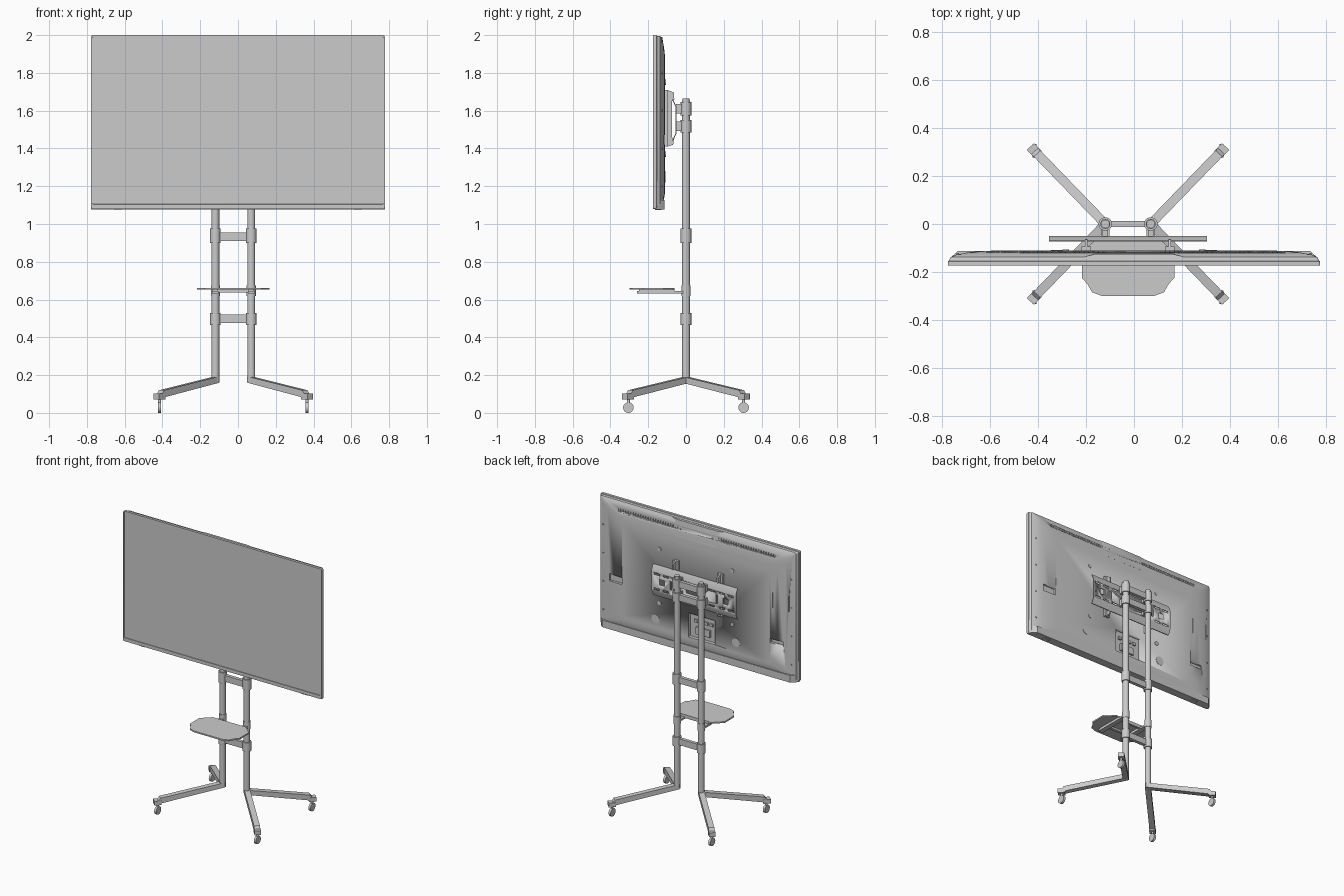
import bpy, bmesh, math
from mathutils import Vector, Matrix

if "Cube" in bpy.data.objects:
    bpy.data.objects.remove(bpy.data.objects["Cube"])

grey = bpy.data.materials.new("plain grey")
grey.use_nodes = True
COLOUR = (0.6, 0.6, 0.6, 1)
grey.diffuse_color = COLOUR
grey.node_tree.nodes["Principled BSDF"].inputs["Base Color"].default_value = COLOUR


def finish(bm, name):
    bmesh.ops.recalc_face_normals(bm, faces=bm.faces)
    mesh = bpy.data.meshes.new(name)
    bm.to_mesh(mesh)
    bm.free()
    ob = bpy.data.objects.new(name, mesh)
    bpy.context.collection.objects.link(ob)
    mesh.materials.append(grey)
    bpy.ops.object.select_all(action='DESELECT')
    ob.select_set(True)
    bpy.context.view_layer.objects.active = ob
    bpy.ops.object.shade_smooth_by_angle(angle=math.radians(30))
    return ob


def add_box(bm, x, y, z):
    """Box from three (low, high) ranges."""
    size = [b - a for a, b in (x, y, z)]
    mid = [(a + b) / 2 for a, b in (x, y, z)]
    bmesh.ops.create_cube(bm, size=1, matrix=Matrix.Translation(mid) @ Matrix.Diagonal((*size, 1)))


def add_rod(bm, a, b, r, sides=24):
    a, b = Vector(a), Vector(b)
    turn = (b - a).to_track_quat('Z', 'Y').to_matrix().to_4x4()
    bmesh.ops.create_cone(bm, cap_ends=True, segments=sides, radius1=r, radius2=r,
                          depth=(b - a).length, matrix=Matrix.Translation((a + b) / 2) @ turn)


def add_prism(bm, points, offset):
    """Extrude a closed outline of 3D points along an offset."""
    face = bm.faces.new([bm.verts.new(p) for p in points])
    new = bmesh.ops.extrude_face_region(bm, geom=[face])["geom"]
    bmesh.ops.translate(bm, vec=offset, verts=[v for v in new if isinstance(v, bmesh.types.BMVert)])


def box(name, x, y, z):
    bm = bmesh.new()
    add_box(bm, x, y, z)
    return finish(bm, name)


def rod(name, a, b, r):
    bm = bmesh.new()
    add_rod(bm, a, b, r)
    return finish(bm, name)


def prism(name, points, offset):
    bm = bmesh.new()
    add_prism(bm, points, offset)
    return finish(bm, name)


def cut(ob, cutter):
    mod = ob.modifiers.new("openings", 'BOOLEAN')
    mod.operation, mod.solver, mod.object = 'DIFFERENCE', 'EXACT', cutter
    cutter.hide_render = True
    cutter.hide_viewport = True


# Screen body: rounded rectangular rings from the front to the domed back
def ring(bm, y, side, bottom, top, r):
    x1, z0, z1 = 0.777 - side, 1.08 + bottom, 2 - top
    verts = []
    for k, (sx, cz) in enumerate(((1, z1 - r), (-1, z1 - r), (-1, z0 + r), (1, z0 + r))):
        for i in range(5):
            a = math.pi / 2 * (k + i / 4)
            verts.append(bm.verts.new((sx * (x1 - r) + r * math.cos(a), y, cz + r * math.sin(a))))
    return verts


bm = bmesh.new()
rings = [ring(bm, *args) for args in (
    (-0.171, 0.008, 0.025, 0.008, 0.004), (-0.174, 0.007, 0.024, 0.007, 0.005),
    (-0.174, 0, 0, 0, 0.008), (-0.156, 0, 0, 0, 0.008), (-0.154, 0.004, 0.004, 0.004, 0.008),
    (-0.138, 0.012, 0.012, 0.006, 0.012), (-0.128, 0.035, 0.025, 0.02, 0.02),
    (-0.119, 0.08, 0.045, 0.05, 0.03), (-0.113, 0.14, 0.07, 0.09, 0.04),
    (-0.111, 0.2, 0.09, 0.13, 0.05))]
for a, b in zip(rings, rings[1:]):
    for i in range(len(a)):
        j = (i + 1) % len(a)
        bm.faces.new((a[i], a[j], b[j], b[i]))
bm.faces.new(rings[0])
bm.faces.new(rings[-1])
body = finish(bm, "screen_body")

# Recesses in the back: vents, grips, socket bay, round covers and slits
bm = bmesh.new()
for s in (-1, 1):
    for i in range(26):
        x = s * (0.12 + i * 0.0195)
        add_box(bm, (x - 0.007, x + 0.007), (-0.125, -0.09), (1.93, 1.95))
    add_box(bm, (s * 0.63 - 0.05, s * 0.63 + 0.05), (-0.13, -0.09), (1.42, 1.47) if s > 0 else (1.32, 1.35))
add_box(bm, (-0.15, 0.06), (-0.135, -0.09), (1.19, 1.36))
for x in (-0.72, -0.6):
    add_box(bm, (x - 0.003, x + 0.003), (-0.135, -0.09), (1.57, 1.68))
cut(body, finish(bm, "back_recess_cutter"))

# Sockets inside the bay
bm = bmesh.new()
for i in range(4):
    add_box(bm, (-0.12 + i * 0.04, -0.095 + i * 0.04), (-0.137, -0.125), (1.30, 1.32))
add_box(bm, (-0.1, 0.01), (-0.137, -0.122), (1.22, 1.27))
finish(bm, "back_sockets")

# Thick lower rail, and the raised middle of the top edge
prism("lower_rail", [(-0.777, -0.165, 1.078), (-0.765, -0.14, 1.078), (-0.735, -0.113, 1.078),
                     (0.735, -0.113, 1.078), (0.765, -0.14, 1.078), (0.777, -0.165, 1.078)], (0, 0, 0.05))
prism("top_bulge", [(-0.28, -0.156, 1.996), (-0.16, -0.125, 1.99), (0.16, -0.125, 1.99),
                    (0.28, -0.156, 1.996)], (0, 0.014, -0.11))
for s, side in ((1, "left"), (-1, "right")):
    box(side + "_lower_pad", (s * 0.635 - 0.022, s * 0.635 + 0.022), (-0.165, -0.13), (1.073, 1.08))
    # Mount screws and thin round covers on the back
    for z in (1.37, 1.75):
        rod(side + "_back_screw", (s * 0.285, -0.115, z), (s * 0.285, -0.107, z), 0.014)
    rod(side + "_round_cover", (s * 0.315, -0.115, 1.25), (s * 0.315, -0.109, 1.25), 0.031)
    for z in (1.2, 1.4, 1.6, 1.8):
        rod(side + "_edge_screw", (s * 0.735, -0.13, z), (s * 0.735, -0.122, z), 0.005)

# Mount plate with sloping lips and rows of slots
MID = -0.025
outline = [(-0.068, 1.44), (-0.05, 1.48), (-0.05, 1.62), (-0.068, 1.66),
           (-0.074, 1.66), (-0.056, 1.62), (-0.056, 1.48), (-0.074, 1.44)]
plate = prism("mount_plate", [(MID - 0.33, y, z) for y, z in outline], (0.66, 0, 0))
bm = bmesh.new()
for s in (-1, 1):
    for x in (0.14, 0.22, 0.29):
        for z in (1.495, 1.6):
            c = MID + s * x
            add_box(bm, (c - 0.022, c + 0.022), (-0.09, -0.03), (z - 0.006, z + 0.006))
    c = MID + s * 0.25
    add_box(bm, (c - 0.02, c + 0.02), (-0.09, -0.03), (1.53, 1.57))
    c = MID + s * 0.18
    add_box(bm, (c - 0.006, c + 0.006), (-0.09, -0.03), (1.52, 1.58))
add_box(bm, (MID - 0.06, MID + 0.06), (-0.09, -0.03), (1.53, 1.57))
cut(plate, finish(bm, "plate_slot_cutter"))

# Hanging arms between the plate and the screen
for s, side in ((1, "left"), (-1, "right")):
    x = MID + s * 0.175
    prism(side + "_hanging_arm", [(x - 0.005, y, z) for y, z in (
        (-0.096, 1.41), (-0.068, 1.42), (-0.064, 1.45), (-0.074, 1.46), (-0.074, 1.65),
        (-0.062, 1.66), (-0.064, 1.695), (-0.096, 1.71))], (0.01, 0, 0))
    box(side + "_arm_flange", (x - 0.02, x + 0.02), (-0.111, -0.094), (1.41, 1.71))

# Twin posts, collars, plate clamps and shelf arms
for s, side in ((1, "left"), (-1, "right")):
    px = MID + s * 0.095
    rod(side + "_post", (px, 0, 0.165), (px, 0, 1.655), 0.021)
    rod(side + "_post_cap", (px, 0, 1.65), (px, 0, 1.664), 0.018)
    for z0, z1 in ((0.465, 0.53), (0.62, 0.675), (0.9, 0.975), (1.485, 1.55), (1.575, 1.645)):
        rod(side + "_collar", (px, 0, z0), (px, 0, z1), 0.028 if z0 != 0.62 else 0.024)
    for z in (1.517, 1.61):
        box(side + "_plate_clamp", (px - 0.012, px + 0.012), (-0.052, -0.015), (z - 0.025, z + 0.025))
    box(side + "_shelf_arm", (px - 0.018, px + 0.018), (-0.26, -0.01), (0.632, 0.645))

    # Splayed sloping legs with end caps and casters
    for t, end in ((-1, "front"), (1, "back")):
        foot = Vector((px + s * 0.295, t * 0.305, 0))
        along = (foot - Vector((px, 0, 0))).normalized()
        across = Vector((-along.y, along.x, 0)) * 0.019
        start = Vector((px, 0, 0)) - along * 0.012
        profile = [start + Vector((0, 0, 0.16)), start + Vector((0, 0, 0.193)),
                   foot - along * 0.015 + Vector((0, 0, 0.12)), foot + Vector((0, 0, 0.1)),
                   foot + Vector((0, 0, 0.075)), foot - along * 0.03 + Vector((0, 0, 0.085))]
        name = end + "_" + side
        prism(name + "_leg", [p - across for p in profile], across * 2)
        cap = [foot + along * a + across * 1.1 * b + Vector((0, 0, 0.072))
               for a, b in ((-0.022, -1), (0.025, -1), (0.025, 1), (-0.022, 1))]
        prism(name + "_leg_cap", cap, (0, 0, 0.03))
        rod(name + "_caster_stem", foot + Vector((0, 0, 0.04)), foot + Vector((0, 0, 0.08)), 0.008)
        rod(name + "_caster_wheel", foot + Vector((-0.008, 0, 0.028)), foot + Vector((0.008, 0, 0.028)), 0.028)

# Crossbars between the posts
for name, z in (("lower", 0.498), ("middle", 0.933), ("clamp_lower", 1.517), ("clamp_upper", 1.61)):
    box(name + "_crossbar", (MID - 0.09, MID + 0.09), (-0.012, 0.012), (z - 0.022, z + 0.022))

# Shelf with clipped corners
half = [(0.11, -0.3), (0.15, -0.285), (0.17, -0.25), (0.193, -0.225), (0.193, -0.12), (0.13, -0.06)]
points = [(MID + x, y) for x, y in half] + [(MID - x, y) for x, y in reversed(half)]
prism("shelf", [(x, y, 0.652) for x, y in points], (0, 0, 0.01))
box("shelf_cross_rib", (MID - 0.11, MID + 0.11), (-0.2, -0.18), (0.638, 0.653))
box("shelf_rear_rib", (MID - 0.11, MID + 0.11), (-0.075, -0.06), (0.638, 0.653))
for x in (MID - 0.095, MID + 0.095):
    box("shelf_spacer", (x - 0.015, x + 0.015), (-0.25, -0.06), (0.644, 0.653))
